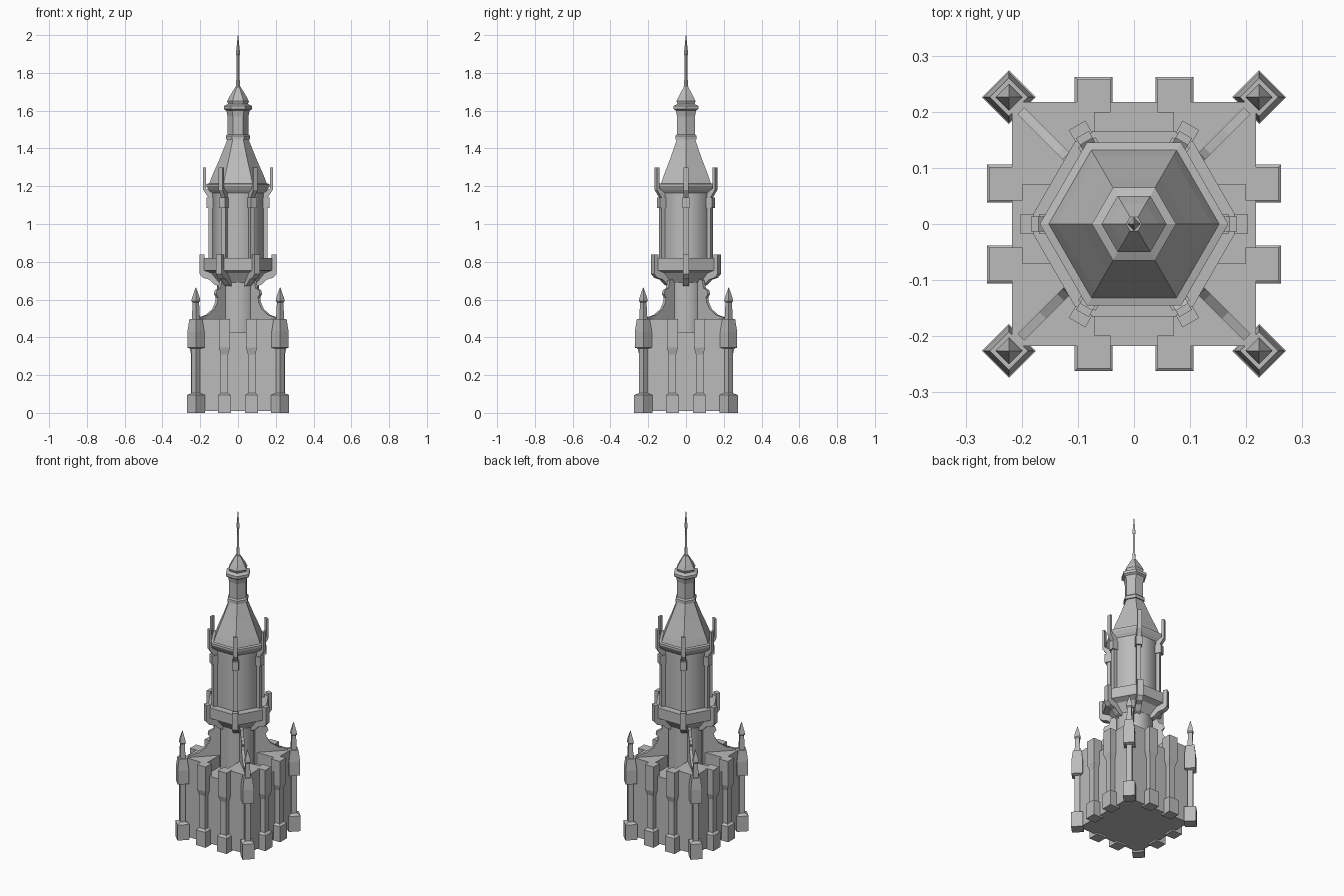
import bpy, bmesh, math
from mathutils import Matrix, Vector

old = bpy.data.objects.get("Cube")
if old:
    bpy.data.objects.remove(old, do_unlink=True)

stone = bpy.data.materials.new("grey stone")
stone.use_nodes = True
grey = (0.5, 0.5, 0.5, 1)
stone.diffuse_color = grey
stone.node_tree.nodes["Principled BSDF"].inputs["Base Color"].default_value = grey


def finish(name, bm, smooth=False):
    bmesh.ops.recalc_face_normals(bm, faces=bm.faces)
    for face in bm.faces:
        face.smooth = smooth
    mesh = bpy.data.meshes.new(name)
    bm.to_mesh(mesh)
    bm.free()
    mesh.materials.append(stone)
    obj = bpy.data.objects.new(name, mesh)
    bpy.context.collection.objects.link(obj)
    return obj


def stack(name, profile, sides, turn=0, at=(0, 0), caps=True, smooth=False):
    """Polygonal turned shape from (radius, height) pairs."""
    bm = bmesh.new()
    rings = []
    for r, z in profile:
        ring = []
        for i in range(sides):
            a = math.radians(turn) + math.tau * i / sides
            ring.append(bm.verts.new((at[0] + r * math.cos(a), at[1] + r * math.sin(a), z)))
        rings.append(ring)
    for low, high in zip(rings, rings[1:]):
        for i in range(sides):
            j = (i + 1) % sides
            bm.faces.new((low[i], low[j], high[j], high[i]))
    if caps:
        bm.faces.new(rings[0][::-1])
        bm.faces.new(rings[-1])
    return finish(name, bm, smooth)


def rib(name, profile, width, angle):
    """Upright plate from (radius, height) pairs, turned about the tower axis."""
    bm = bmesh.new()
    face = bm.faces.new([bm.verts.new((r, -width / 2, z)) for r, z in profile])
    moved = bmesh.ops.extrude_face_region(bm, geom=[face])["geom"]
    verts = [v for v in moved if isinstance(v, bmesh.types.BMVert)]
    bmesh.ops.translate(bm, vec=(0, width, 0), verts=verts)
    bm.transform(Matrix.Rotation(math.radians(angle), 4, "Z"))
    return finish(name, bm)


def box(name, low, high):
    bm = bmesh.new()
    low, high = Vector(low), Vector(high)
    bmesh.ops.create_cube(bm, size=1)
    bm.transform(Matrix.Translation((low + high) / 2) @ Matrix.Diagonal((high - low).to_4d()))
    return finish(name, bm)


# Square base with a raised block at each corner
W, NOTCH = 0.217, 0.07
box("base_block", (-W, -W, 0.01), (W, W, 0.425))
for sx in (-1, 1):
    for sy in (-1, 1):
        xs, ys = sorted((sx * NOTCH, sx * W)), sorted((sy * NOTCH, sy * W))
        box("corner_block", (xs[0], ys[0], 0.425), (xs[1], ys[1], 0.497))

# Two square pilasters on every side
PILASTER = [(0.048, 0), (0.048, 0.095), (0.028, 0.105), (0.028, 0.31),
            (0.042, 0.345), (0.042, 0.498)]
for s in (-1, 1):
    for t in (-1, 1):
        stack("side_pilaster", PILASTER, 4, 45, (s * 0.072, t * 0.228))
        stack("side_pilaster", PILASTER, 4, 45, (t * 0.228, s * 0.072))

# Diagonal corner piers with pinnacles
PIER = [(0.048, 0), (0.048, 0.095), (0.022, 0.105), (0.022, 0.34), (0.045, 0.345),
        (0.045, 0.43), (0.034, 0.498)]
PINNACLE = [(0.022, 0.49), (0.017, 0.585), (0.024, 0.592), (0.02, 0.61), (0.001, 0.665)]
for s in (-1, 1):
    for t in (-1, 1):
        stack("corner_pier", PIER, 4, 0, (s * 0.223, t * 0.226))
        stack("corner_pinnacle", PINNACLE, 4, 0, (s * 0.223, t * 0.226))

# Scrolled fins from the corners to the tower
SCROLL = [(0.08, 0.42), (0.285, 0.48), (0.285, 0.505), (0.23, 0.52), (0.185, 0.55),
          (0.163, 0.585), (0.158, 0.61), (0.172, 0.63), (0.165, 0.65), (0.14, 0.66),
          (0.13, 0.7), (0.08, 0.72)]
for k in range(4):
    rib("scroll_fin", SCROLL, 0.017, 45 + 90 * k)

# Hexagonal tower
stack("lower_tower", [(0.11, 0.42), (0.11, 0.74)], 6, caps=False, smooth=True)
stack("gallery", [(0.11, 0.69), (0.15, 0.74), (0.19, 0.755), (0.19, 0.82)], 6)
stack("upper_tower", [(0.142, 0.81), (0.142, 1.19)], 6, caps=False, smooth=True)
stack("cornice", [(0.142, 1.165), (0.155, 1.18), (0.168, 1.2), (0.168, 1.212),
                  (0.153, 1.215)], 6)
stack("main_roof", [(0.153, 1.212), (0.139, 1.25), (0.095, 1.35), (0.055, 1.45)], 6)

# Lantern and spire
stack("lantern", [(0.064, 1.448), (0.064, 1.467), (0.055, 1.475), (0.055, 1.57),
                  (0.062, 1.6), (0.075, 1.608), (0.075, 1.625), (0.052, 1.635)], 6)
stack("lantern_roof", [(0.05, 1.63), (0.058, 1.65), (0.042, 1.68), (0.014, 1.725)], 6)
stack("spire", [(0.013, 1.715), (0.008, 1.78), (0.007, 1.89), (0.012, 1.9),
                (0.008, 1.93), (0.001, 2.0)], 4)

# Gallery brackets and tower buttresses on the six corners
BRACKET = [(0.1, 0.67), (0.125, 0.68), (0.15, 0.705), (0.185, 0.715), (0.203, 0.735),
           (0.203, 0.838), (0.178, 0.838), (0.178, 0.76), (0.1, 0.74)]
BUTTRESS = [(0.13, 0.8), (0.157, 0.8), (0.157, 1.14), (0.184, 1.18), (0.184, 1.3),
            (0.17, 1.3), (0.17, 1.19), (0.13, 1.16)]
BLOCK = [(0.13, 1.085), (0.168, 1.085), (0.168, 1.14), (0.13, 1.14)]
for k in range(6):
    rib("gallery_bracket", BRACKET, 0.034, 60 * k)
    rib("tower_buttress", BUTTRESS, 0.026, 60 * k)
    rib("buttress_block", BLOCK, 0.036, 60 * k)
